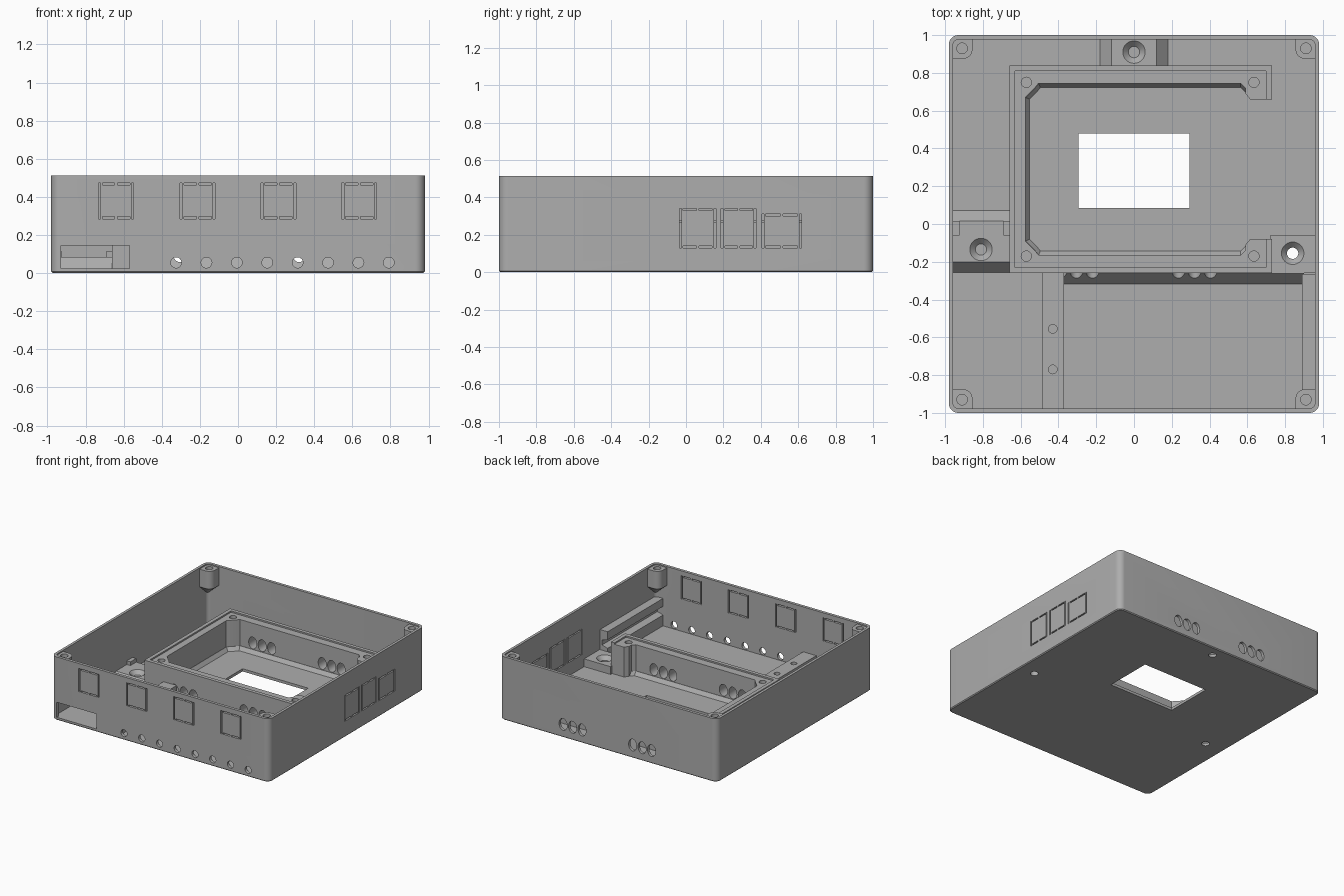
import bpy
import bmesh
from math import sin, cos, pi, radians

default = bpy.data.objects.get("Cube")
if default:
    bpy.data.objects.remove(default, do_unlink=True)

grey = bpy.data.materials.new("plain_grey")
grey.use_nodes = True
colour = (0.42, 0.42, 0.42, 1)
grey.diffuse_color = colour
grey.node_tree.nodes["Principled BSDF"].inputs["Base Color"].default_value = colour

FLOOR, BOSS, RIM = 0.022, 0.085, 0.265
IN_X, IN_Y = 0.958, 0.976


def loft(bm, low, high):
    """Closed solid between two matching loops of 3D points."""
    a = [bm.verts.new(p) for p in low]
    b = [bm.verts.new(p) for p in high]
    n = len(a)
    faces = [bm.faces.new(a[::-1]), bm.faces.new(b)]
    for i in range(n):
        j = (i + 1) % n
        faces.append(bm.faces.new((a[i], a[j], b[j], b[i])))
    bmesh.ops.recalc_face_normals(bm, faces=faces)


def prism(bm, pts, z0, z1, top=None):
    loft(bm, [(x, y, z0) for x, y in pts], [(x, y, z1) for x, y in top or pts])


def rect(x0, x1, y0, y1):
    return [(x0, y0), (x1, y0), (x1, y1), (x0, y1)]


def box(bm, x0, x1, y0, y1, z0, z1):
    prism(bm, rect(x0, x1, y0, y1), z0, z1)


def ring(x, y, rx, ry=None, n=32):
    ry = ry or rx
    return [(x + rx * cos(2 * pi * i / n), y + ry * sin(2 * pi * i / n)) for i in range(n)]


def rounded(hx, hy, r, n=8):
    pts = []
    for k, (sx, sy) in enumerate(((1, 1), (-1, 1), (-1, -1), (1, -1))):
        for i in range(n + 1):
            a = pi / 2 * (k + i / n)
            pts.append((sx * (hx - r) + r * cos(a), sy * (hy - r) + r * sin(a)))
    return pts


def tube_y(bm, x, z, rx, rz, y0, y1):
    pts = ring(x, z, rx, rz)
    loft(bm, [(a, y0, b) for a, b in pts], [(a, y1, b) for a, b in pts])


def part(name, bm):
    mesh = bpy.data.meshes.new(name)
    bm.to_mesh(mesh)
    bm.free()
    mesh.materials.append(grey)
    obj = bpy.data.objects.new(name, mesh)
    bpy.context.collection.objects.link(obj)
    return obj


def cut(obj, build):
    """Subtract the solids made by build from obj."""
    bm = bmesh.new()
    build(bm)
    cutter = part("cutter", bm)
    cutter.hide_render = True
    mod = obj.modifiers.new("cut", "BOOLEAN")
    mod.operation, mod.solver, mod.object = "DIFFERENCE", "EXACT", cutter
    bpy.context.view_layer.objects.active = obj
    bpy.ops.object.modifier_apply(modifier=mod.name)
    bpy.data.objects.remove(cutter, do_unlink=True)


def vents(bm):
    for centre in (-0.305, 0.32):
        for k in (-1, 0, 1):
            tube_y(bm, centre + k * 0.085, 0.105, 0.036, 0.048, -0.4, 1.1)


SCREWS = ((0, 0.91), (-0.81, -0.135), (0.84, -0.155))


def screw_holes(bm):
    for x, y in SCREWS:
        prism(bm, ring(x, y, 0.03), -0.1, 0.055)
        prism(bm, ring(x, y, 0.03), 0.055, 0.0855, ring(x, y, 0.06))


def knockout(bm, a0, a1, z0, z1, side):
    """Slotted square outline with small bridges."""
    w, mid = 0.011, (a0 + a1) / 2
    bars = [(a0, a0 + w, z0, z1), (a1 - w, a1, z0, z1)]
    for z in (z0, z1 - w):
        bars += [(a0 + 0.02, mid - 0.007, z, z + w), (mid + 0.007, a1 - 0.02, z, z + w)]
    for b0, b1, c0, c1 in bars:
        if side == "front":
            box(bm, b0, b1, -1.1, -0.95, c0, c1)
        else:
            box(bm, 0.93, 1.1, b0, b1, c0, c1)


# Case: tray with thin walls
bm = bmesh.new()
prism(bm, rounded(0.973, 0.993, 0.043), 0, 0.007, rounded(0.98, 1, 0.05))
lower_cap = [f for f in bm.faces if all(v.co.z > 0.006 for v in f.verts)]
up = bmesh.ops.extrude_face_region(bm, geom=lower_cap)["geom"]
bmesh.ops.delete(bm, geom=lower_cap, context="FACES_ONLY")
for v in up:
    if isinstance(v, bmesh.types.BMVert):
        v.co.z = 0.513
bmesh.ops.recalc_face_normals(bm, faces=bm.faces)
case = part("case", bm)
cut(case, lambda b: prism(b, rounded(IN_X, IN_Y, 0.028), FLOOR, 0.7))


def case_openings(bm):
    box(bm, -0.295, 0.295, 0.085, 0.48, -0.1, 0.1)
    box(bm, -0.93, -0.57, -1.1, -0.95, FLOOR + 0.001, 0.145)
    for i in range(8):
        tube_y(bm, -0.325 + i * 0.1595, 0.055, 0.028, 0.028, -1.1, -0.95)
    for x in (-0.64, -0.212, 0.212, 0.636):
        knockout(bm, x - 0.092, x + 0.092, 0.285, 0.473, "front")
    for y0, y1, top in ((-0.035, 0.16, 0.34), (0.188, 0.375, 0.34), (0.405, 0.617, 0.31)):
        knockout(bm, y0, y1, 0.13, top, "side")


cut(case, case_openings)
cut(case, vents)
cut(case, screw_holes)

# Corner screw posts, tapering into the walls
bm = bmesh.new()
for sx in (-1, 1):
    for sy in (-1, 1):
        arc = [(0.905 - 0.05 * cos(a), 0.925 - 0.05 * sin(a)) for a in [pi / 12 * i for i in range(7)]]
        pts = [(sx * x, sy * y) for x, y in arc + [(0.905, 0.875), (0.965, 0.875), (0.965, 0.982), (0.855, 0.982)]]
        tip = [(sx * 0.962 + (x - sx * 0.962) * 0.15, sy * 0.98 + (y - sy * 0.98) * 0.15) for x, y in pts]
        prism(bm, pts, 0.36, 0.503)
        prism(bm, tip, 0.28, 0.36, pts)
bmesh.ops.remove_doubles(bm, verts=bm.verts, dist=0.00001)
shared = [f for f in bm.faces if all(abs(v.co.z - 0.36) < 0.001 for v in f.verts)]
bmesh.ops.delete(bm, geom=shared, context="FACES")
posts = part("corner_posts", bm)
cut(posts, lambda b: [prism(b, ring(sx * 0.91, sy * 0.93, 0.028), 0.4, 0.6) for sx in (-1, 1) for sy in (-1, 1)])


# Inner frame, open on one side, with raised outer lip
def c_shape(d=0.0, outer=0.0):
    half = [(0.73, 0.66), (0.73, 0.84 - outer), (-0.66 + outer, 0.84 - outer)]
    inner = [(-0.575 + d, 0.67 - d * 0.4), (-0.555 + d, 0.69 - d * 0.4), (-0.525 + d * 0.4, 0.72 - d),
             (-0.505 + d * 0.4, 0.745 - d), (0.565, 0.745 - d), (0.59, 0.72 - d), (0.59, 0.69), (0.615, 0.66)]
    flip = lambda pts: [(x, 0.58 - y) for x, y in reversed(pts)]
    return half + flip(half) + flip(inner) + inner


bm = bmesh.new()
prism(bm, c_shape(), FLOOR - 0.005, RIM)
frame = part("inner_frame", bm)
cut(frame, vents)
cut(frame, lambda b: [prism(b, ring(x, y, 0.027), 0.16, 0.4) for x in (-0.57, 0.635) for y in (-0.17, 0.75)])

bm = bmesh.new()
prism(bm, c_shape(0.025), FLOOR - 0.003, FLOOR + 0.03, c_shape(0.001))
part("frame_base_chamfer", bm)

bm = bmesh.new()
box(bm, -0.66, -0.63, -0.26, 0.84, RIM - 0.01, RIM + 0.012)
for y0 in (-0.26, 0.81):
    box(bm, -0.63, 0.73, y0, y0 + 0.03, RIM - 0.01, RIM + 0.012)
for y0, y1 in ((-0.23, -0.08), (0.66, 0.81)):
    box(bm, 0.70, 0.73, y0, y1, RIM - 0.01, RIM + 0.012)
part("frame_lip", bm)

# Screw bosses with sloped sides
bm = bmesh.new()
prism(bm, rect(-0.185, 0.185, 0.83, 0.98), FLOOR - 0.005, BOSS, rect(-0.12, 0.12, 0.83, 0.98))
prism(bm, rect(-0.965, -0.65, -0.26, 0.075), FLOOR - 0.005, BOSS, rect(-0.965, -0.65, -0.2, 0.015))
box(bm, 0.72, 0.965, -0.26, -0.06, FLOOR - 0.005, BOSS)
bosses = part("screw_bosses", bm)
cut(bosses, screw_holes)

bm = bmesh.new()
for x0 in (-0.96, -0.69):
    box(bm, x0, x0 + 0.035, -0.06, 0.015, BOSS - 0.01, BOSS + 0.03)
part("boss_tabs", bm)

# Sloped foot along the front of the frame
bm = bmesh.new()
prism(bm, rect(-0.38, 0.9, -0.322, -0.255), FLOOR - 0.005, BOSS, rect(-0.38, 0.9, -0.262, -0.255))
foot = part("front_slope", bm)
cut(foot, vents)

# Grooved side rail and drilled low rail
rail = [(0.965, FLOOR - 0.004), (0.89, FLOOR - 0.004), (0.89, 0.11), (0.94, 0.125),
        (0.94, 0.165), (0.89, 0.18), (0.89, 0.245), (0.965, 0.245)]
bm = bmesh.new()
loft(bm, [(x, -0.98, z) for x, z in rail], [(x, -0.265, z) for x, z in rail])
part("side_rail", bm)

bm = bmesh.new()
box(bm, -0.488, -0.37, -0.98, -0.255, FLOOR - 0.005, 0.148)
low_rail = part("low_rail", bm)
cut(low_rail, lambda b: [prism(b, ring(-0.43, y, 0.023), 0.06, 0.3) for y in (-0.555, -0.77)])

# Soft shading on round walls only
for obj in bpy.context.collection.objects:
    if obj.type == "MESH" and grey.name in obj.data.materials:
        bpy.ops.object.select_all(action="DESELECT")
        obj.select_set(True)
        bpy.context.view_layer.objects.active = obj
        bpy.ops.object.shade_smooth_by_angle(angle=radians(30))
